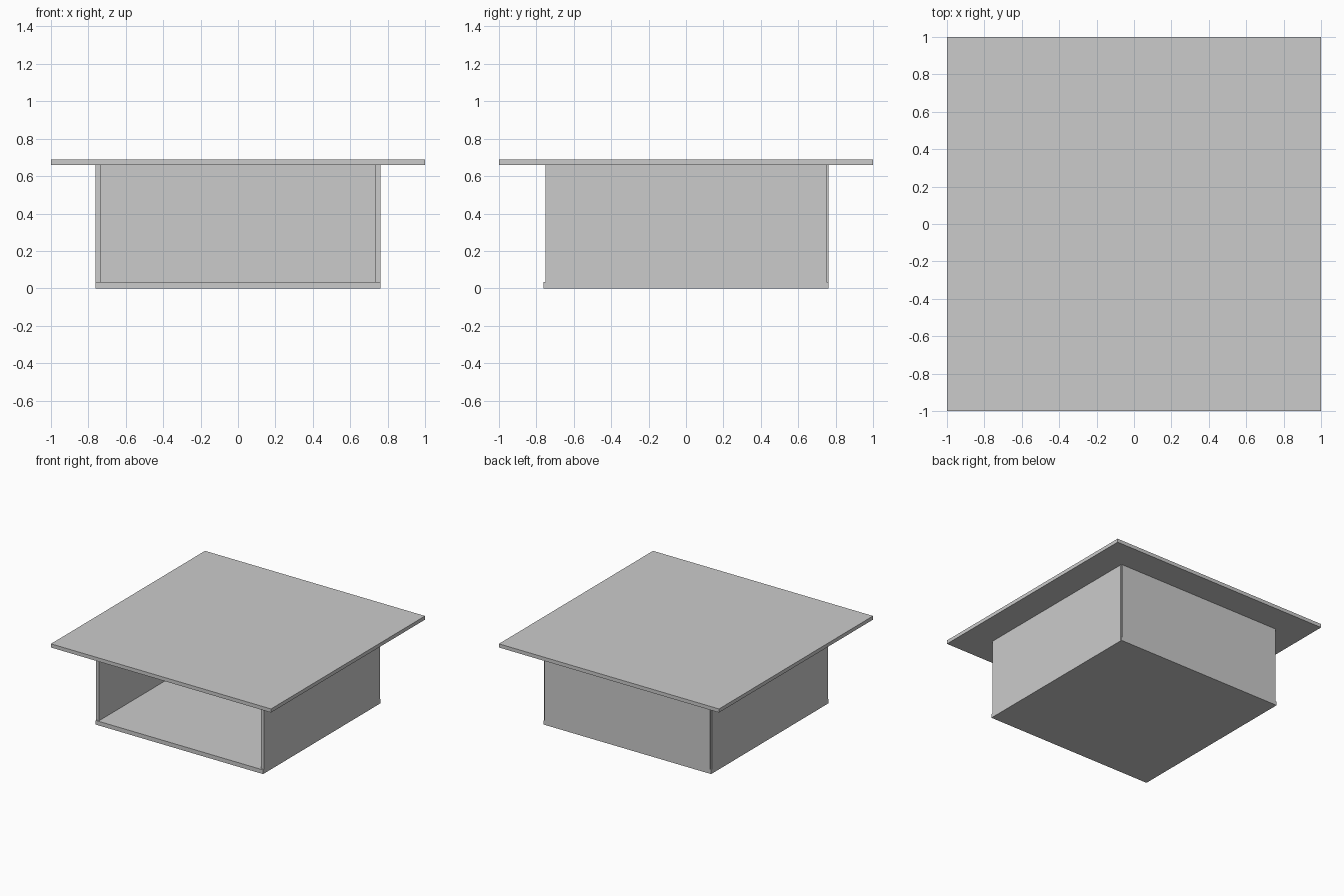
import bpy

if "Cube" in bpy.data.objects:
    bpy.data.objects.remove(bpy.data.objects["Cube"])


def box(name, x, y, z):
    """Axis-aligned box from (min, max) ranges."""
    bpy.ops.mesh.primitive_cube_add(size=1)
    ob = bpy.context.object
    ob.name = name
    ob.location = [(a + b) / 2 for a, b in (x, y, z)]
    ob.scale = [b - a for a, b in (x, y, z)]
    bpy.ops.object.transform_apply(location=True, rotation=False, scale=True)
    return ob


OUT = 0.762      # outer half-width of the cabinet
T = 0.026        # panel thickness
REVEAL = 0.752   # panels stop short of the corners
TOP = 0.66       # underside of the table top

# Overhanging square table top
box("table_top", (-1, 1), (-1, 1), (TOP, 0.69))

# Bottom shelf
box("bottom_shelf", (-0.761, 0.761), (-OUT, 0.761), (0, 0.034))

# Side panels, left and right
for name, s in (("left_panel", -1), ("right_panel", 1)):
    xs = sorted((s * OUT, s * (OUT - T)))
    box(name, xs, (-REVEAL, REVEAL), (0, TOP))

# Back panel; the front stays open
box("back_panel", (-REVEAL, REVEAL), (OUT - T, OUT), (0, TOP))
